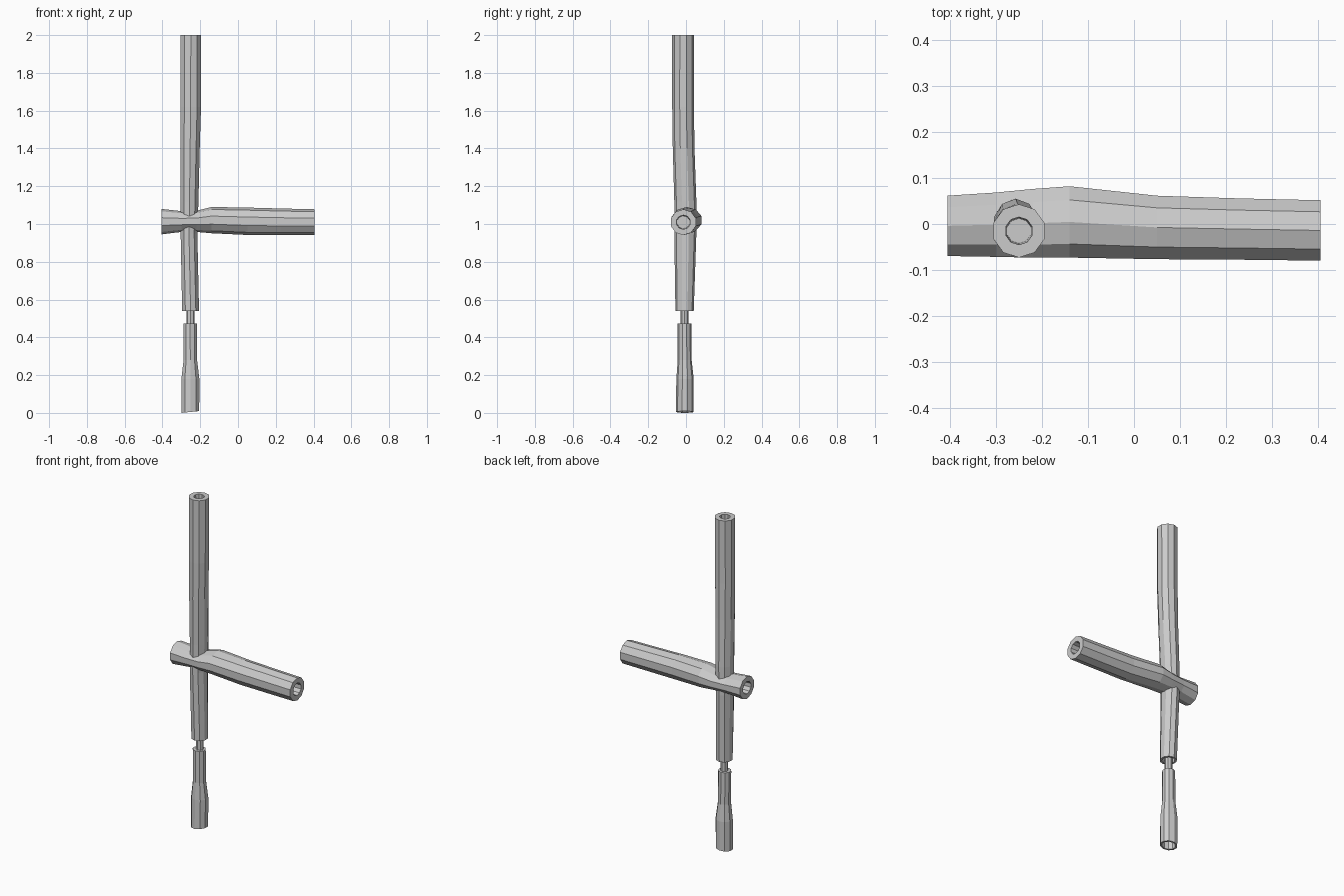
import bpy, bmesh, math
from mathutils import Vector

if "Cube" in bpy.data.objects:
    bpy.data.objects.remove(bpy.data.objects["Cube"])


def hollow_log(name, axis, sections, start=None, end=None, sides=10, turn=0.0):
    """Skin elliptical sections (t, a_min, a_max, b_min, b_max) along an axis.
    start / end = (hole size ratio, hole depth) or None for a plain cap."""
    bm = bmesh.new()

    def ring(sec, scale=1.0, shift=0.0):
        t, a0, a1, b0, b1 = sec
        verts = []
        for i in range(sides):
            ang = 2 * math.pi * i / sides + turn
            a = (a0 + a1) / 2 + (a1 - a0) / 2 * scale * math.cos(ang)
            b = (b0 + b1) / 2 + (b1 - b0) / 2 * scale * math.sin(ang)
            p = (a, b, t + shift) if axis == 'Z' else (t + shift, a, b)
            verts.append(bm.verts.new(Vector(p)))
        return verts

    rings = []
    if start:
        rings += [ring(sections[0], start[0] * 0.9, start[1]), ring(sections[0], start[0])]
    rings += [ring(s) for s in sections]
    if end:
        rings += [ring(sections[-1], end[0]), ring(sections[-1], end[0] * 0.9, -end[1])]
    for r0, r1 in zip(rings, rings[1:]):
        for i in range(sides):
            j = (i + 1) % sides
            bm.faces.new((r0[i], r0[j], r1[j], r1[i]))
    bm.faces.new(rings[0][::-1])
    bm.faces.new(rings[-1])
    bmesh.ops.recalc_face_normals(bm, faces=bm.faces)
    mesh = bpy.data.meshes.new(name)
    bm.to_mesh(mesh)
    bm.free()
    obj = bpy.data.objects.new(name, mesh)
    bpy.context.collection.objects.link(obj)
    return obj


# Tall upright tube, slightly bent
hollow_log("upright_tube", 'Z', [
    (0.54, -0.298, -0.204, -0.056, 0.041),
    (0.95, -0.306, -0.213, -0.062, 0.055),
    (1.12, -0.307, -0.207, -0.062, 0.055),
    (1.40, -0.307, -0.200, -0.070, 0.045),
    (1.62, -0.308, -0.193, -0.073, 0.042),
    (2.00, -0.308, -0.192, -0.073, 0.043),
], start=(0.75, 0.05), end=(0.52, 0.12), turn=math.pi / 10)

# Horizontal cross tube, pinched where it meets the upright
hollow_log("cross_tube", 'X', [
    (-0.405, -0.073, 0.065, 0.945, 1.080),
    (-0.300, -0.075, 0.072, 0.958, 1.068),
    (-0.220, -0.077, 0.080, 0.958, 1.070),
    (-0.140, -0.077, 0.086, 0.951, 1.090),
    (0.050, -0.080, 0.065, 0.942, 1.087),
    (0.230, -0.081, 0.059, 0.941, 1.082),
    (0.405, -0.083, 0.055, 0.941, 1.078),
], start=(0.55, 0.12), end=(0.55, 0.12), turn=math.pi / 10)

# Thin rod joining upright and lower tube
hollow_log("joining_rod", 'Z', [
    (0.40, -0.273, -0.229, -0.028, 0.014),
    (0.62, -0.273, -0.229, -0.028, 0.014),
], sides=8)

# Lower handle tube, flared to the bottom
handle = hollow_log("lower_tube", 'Z', [
    (0.005, -0.301, -0.203, -0.054, 0.041),
    (0.18, -0.302, -0.202, -0.051, 0.041),
    (0.28, -0.290, -0.215, -0.044, 0.030),
    (0.472, -0.291, -0.216, -0.044, 0.028),
], start=(0.78, 0.1), turn=math.pi / 10)

# Slightly slanted foot end
for v in handle.data.vertices:
    if v.co.z < 0.05:
        v.co.z -= (v.co.x + 0.252) * -0.1
